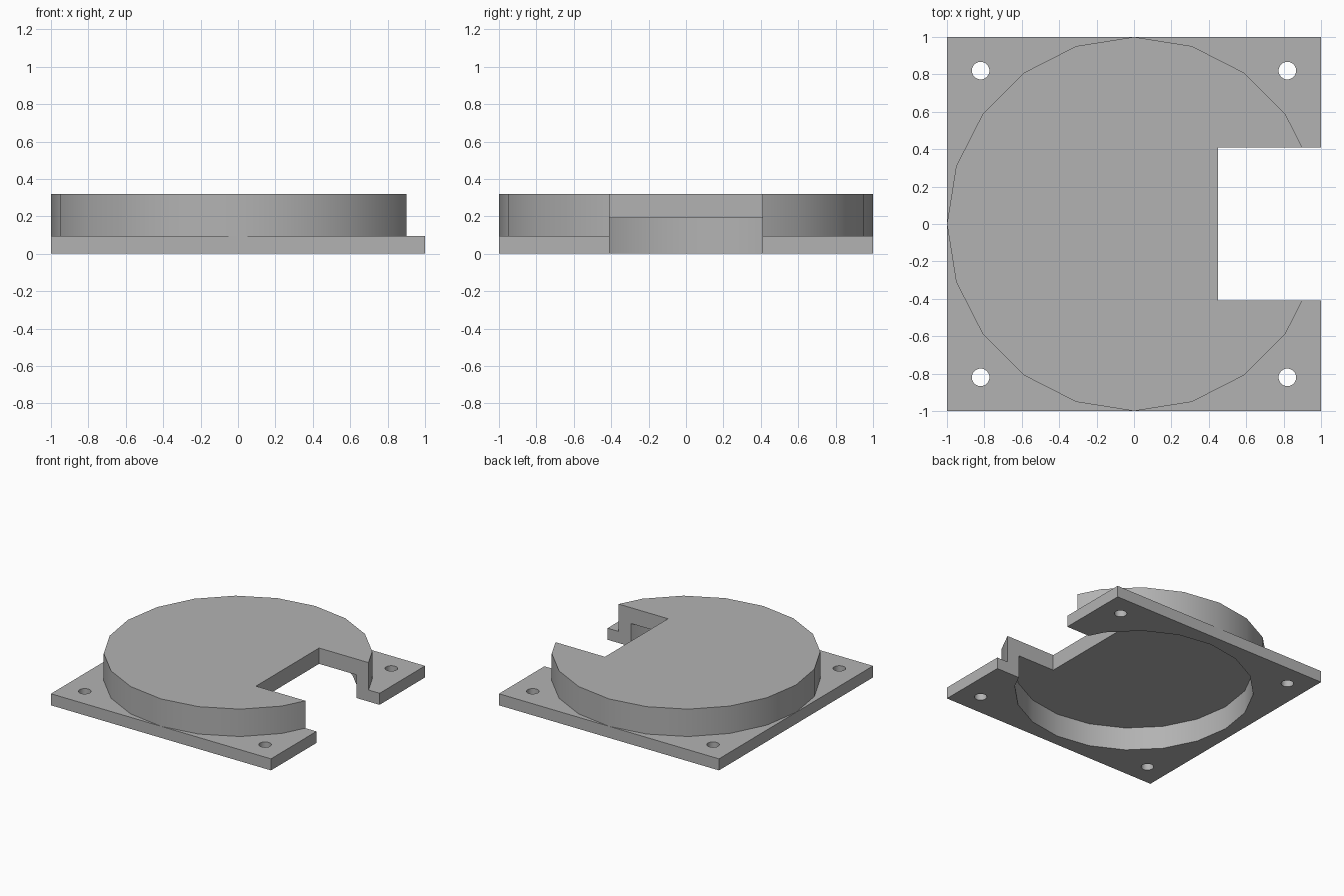
import bpy
import bmesh
import math

cube = bpy.data.objects.get("Cube")
if cube:
    bpy.data.objects.remove(cube, do_unlink=True)

PLATE_TOP, ROOF_UNDER, TOP = 0.095, 0.19, 0.32
SIDES = 20

grey = bpy.data.materials.new("plain_grey")
grey.use_nodes = True
colour = (0.45, 0.45, 0.45, 1)
grey.diffuse_color = colour
grey.node_tree.nodes["Principled BSDF"].inputs["Base Color"].default_value = colour


def box(name, x0, x1, y0, y1, z0, z1):
    bpy.ops.mesh.primitive_cube_add(
        size=1, location=((x0 + x1) / 2, (y0 + y1) / 2, (z0 + z1) / 2))
    obj = bpy.context.object
    obj.name = name
    obj.scale = (x1 - x0, y1 - y0, z1 - z0)
    bpy.ops.object.transform_apply(location=True, rotation=True, scale=True)
    return obj


def cylinder(name, radius, z0, z1, x=0, y=0, sides=SIDES):
    bpy.ops.mesh.primitive_cylinder_add(
        vertices=sides, radius=radius, depth=z1 - z0, location=(x, y, (z0 + z1) / 2))
    obj = bpy.context.object
    obj.name = name
    bpy.ops.object.transform_apply(location=True, rotation=True, scale=True)
    return obj


def cut(obj, cutters):
    bpy.ops.object.select_all(action="DESELECT")
    obj.select_set(True)
    bpy.context.view_layer.objects.active = obj
    for cutter in cutters:
        mod = obj.modifiers.new("cut", "BOOLEAN")
        mod.operation = "DIFFERENCE"
        mod.solver = "EXACT"
        mod.object = cutter
        bpy.ops.object.modifier_apply(modifier=mod.name)


# Square mounting plate and the raised round cover
plate = box("mounting_plate", -1, 1, -1, 1, 0, PLATE_TOP)
cover = cylinder("round_cover", 1, PLATE_TOP, TOP)

# Cutters: hollow underside, cable notch and corner screw holes
recess = cylinder("recess_cutter", 0.9, -0.1, ROOF_UNDER)
notch = box("notch_cutter", 0.45, 1.2, -0.41, 0.41, -0.2, 0.5)
holes = [cylinder("screw_hole_cutter", 0.047, -0.1, 0.2, 0.82 * sx, 0.82 * sy, 32)
         for sx in (-1, 1) for sy in (-1, 1)]

cut(plate, [recess, notch] + holes)
cut(cover, [recess, notch])
for helper in [recess, notch] + holes:
    bpy.data.objects.remove(helper, do_unlink=True)

# Open the cover's rim where it rests on the plate
bm = bmesh.new()
bm.from_mesh(cover.data)
seat = [f for f in bm.faces
        if f.normal.z < -0.9 and abs(f.calc_center_median().z - PLATE_TOP) < 0.01]
bmesh.ops.delete(bm, geom=seat, context="FACES")
bm.to_mesh(cover.data)
bm.free()

# Finish: one colour, round walls smooth with sharp rims
for obj in (plate, cover):
    obj.data.materials.clear()
    obj.data.materials.append(grey)
    bpy.ops.object.select_all(action="DESELECT")
    obj.select_set(True)
    bpy.context.view_layer.objects.active = obj
    bpy.ops.object.shade_smooth_by_angle(angle=math.radians(30))
